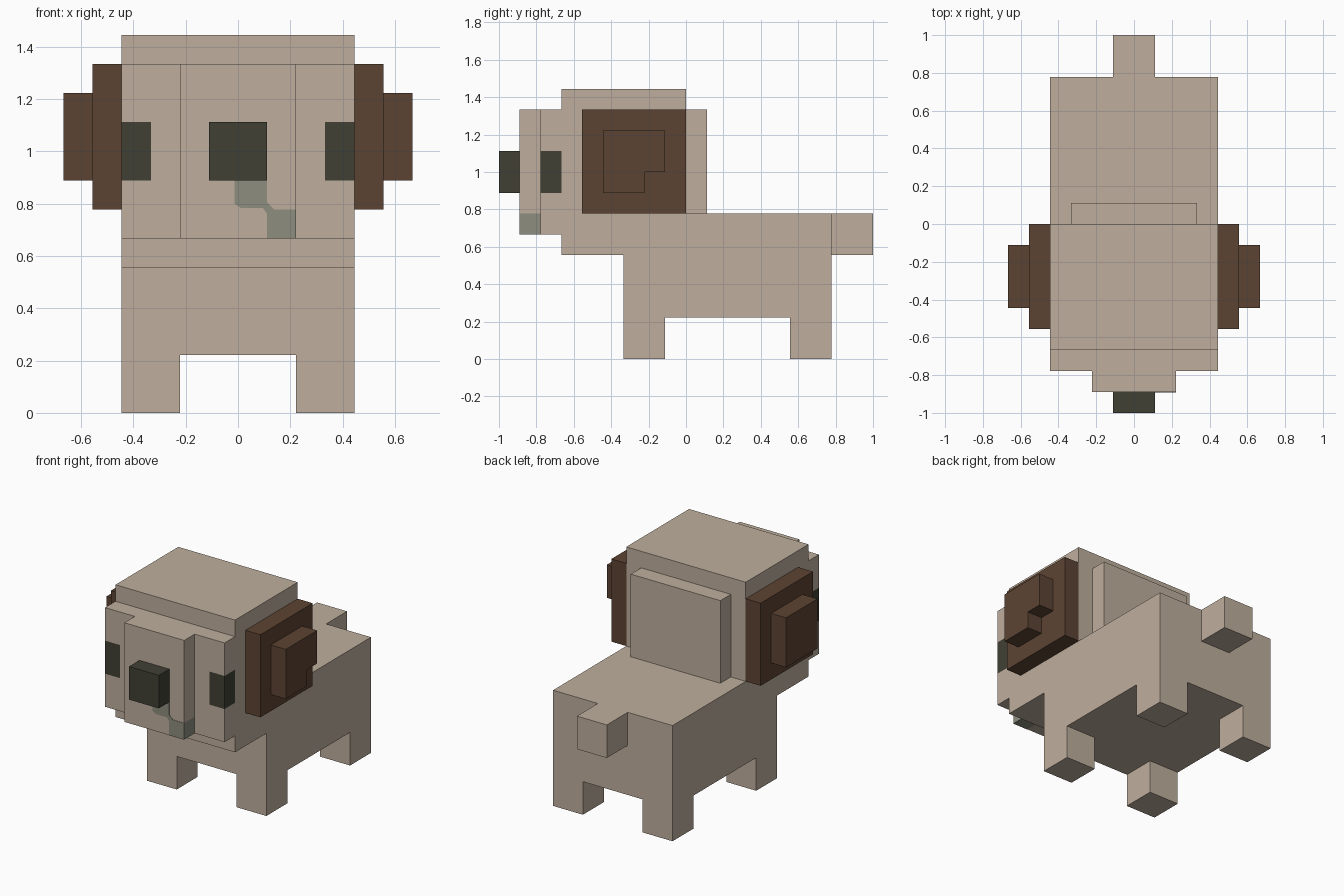
import bpy
import bmesh
from mathutils import Vector

cube = bpy.data.objects.get("Cube")
if cube:
    bpy.data.objects.remove(cube, do_unlink=True)

U = 1 / 9  # size of one block; all parts are measured in blocks


def material(name, rgb):
    """Flat material from 0-255 display values."""
    lin = [((c / 255 + 0.055) / 1.055) ** 2.4 for c in rgb]
    mat = bpy.data.materials.new(name)
    mat.use_nodes = True
    mat.diffuse_color = (*lin, 1)
    bsdf = mat.node_tree.nodes["Principled BSDF"]
    bsdf.inputs["Base Color"].default_value = (*lin, 1)
    bsdf.inputs["Roughness"].default_value = 0.9
    return mat


FUR = material("beige fur", (191, 175, 158))
EAR = material("brown ear", (92, 68, 51))
DARK = material("dark olive", (64, 64, 53))
GREY = material("grey green", (141, 141, 128))


def prism(name, points, direction, *mats, cuts=(), rule=None):
    """Extrude a flat outline; optionally cut it by planes and colour faces by rule."""
    bm = bmesh.new()
    face = bm.faces.new([bm.verts.new(p) for p in points])
    ext = bmesh.ops.extrude_face_region(bm, geom=[face], use_keep_orig=True)
    verts = [v for v in ext["geom"] if isinstance(v, bmesh.types.BMVert)]
    bmesh.ops.translate(bm, verts=verts, vec=direction)
    for axis, value in cuts:
        normal = Vector((0, 0, 0))
        normal[axis] = 1
        bmesh.ops.bisect_plane(bm, geom=bm.verts[:] + bm.edges[:] + bm.faces[:],
                               plane_co=normal * value, plane_no=normal)
    bmesh.ops.recalc_face_normals(bm, faces=bm.faces[:])
    if rule:
        for f in bm.faces:
            f.material_index = int(rule(f.calc_center_median()))
    bmesh.ops.scale(bm, vec=(U, U, U), verts=bm.verts[:])
    mesh = bpy.data.meshes.new(name)
    bm.to_mesh(mesh)
    bm.free()
    for mat in mats:
        mesh.materials.append(mat)
    obj = bpy.data.objects.new(name, mesh)
    bpy.context.collection.objects.link(obj)
    return obj


def box(name, x, y, z, *mats, **kw):
    """Box from its (low, high) limits on each axis."""
    base = [(x[0], y[0], z[0]), (x[1], y[0], z[0]), (x[1], y[1], z[0]), (x[0], y[1], z[0])]
    return prism(name, base, (0, 0, z[1] - z[0]), *mats, **kw)


# Body, tail and legs
box("body", (-4, 4), (-3, 7), (2, 7), FUR)
box("tail", (-1, 1), (7, 9), (5, 7), FUR)
for side, x in (("right", (-4, -2)), ("left", (2, 4))):
    box(f"front_leg_{side}", x, (-3, -1), (0, 2), FUR)
    box(f"back_leg_{side}", x, (5, 7), (0, 2), FUR)

# Head with a raised plate at the back
box("head", (-4, 4), (-6, 0), (5, 13), FUR)
box("head_back", (-3, 3), (0, 1), (7, 12), FUR)

# Face slab, with eyes cut in at both front corners
box("face", (-4, 4), (-7, -6), (6, 12), FUR, DARK,
    cuts=[(0, -3), (0, 3), (2, 8), (2, 10)],
    rule=lambda c: abs(c.x) > 3 and 8 < c.z < 10)

# Muzzle with one grey lower corner, and the nose
box("muzzle", (-2, 2), (-8, -7), (6, 12), FUR, GREY,
    cuts=[(0, 1), (2, 7)],
    rule=lambda c: c.x > 1 and c.z < 7)
box("nose", (-1, 1), (-9, -8), (8, 10), DARK)

# Mouth mark running from the nose to the grey corner
mouth = [(-0.12, 8), (1, 8), (1, 7.25), (1.25, 7), (2, 7), (2, 6), (1, 6),
         (1, 6.85), (0.85, 7.05), (0.1, 7.05), (-0.12, 7.2)]
prism("mouth_mark", [(x, -8, z) for x, z in mouth], (0, -0.02, 0), GREY)

# Ears: a wide slab with a smaller slab outside it
for side, s in (("right", -1), ("left", 1)):
    box(f"ear_{side}", sorted((4 * s, 5 * s)), (-5, 0), (7, 12), EAR)
box("ear_outer_right", (-6, -5), (-4, -1), (8, 11), EAR)
# The left outer slab has its lower rear corner notched out
notched = [(-4, 8), (-2, 8), (-2, 9), (-1, 9), (-1, 11), (-4, 11)]
prism("ear_outer_left", [(5, y, z) for y, z in notched], (1, 0, 0), EAR)
